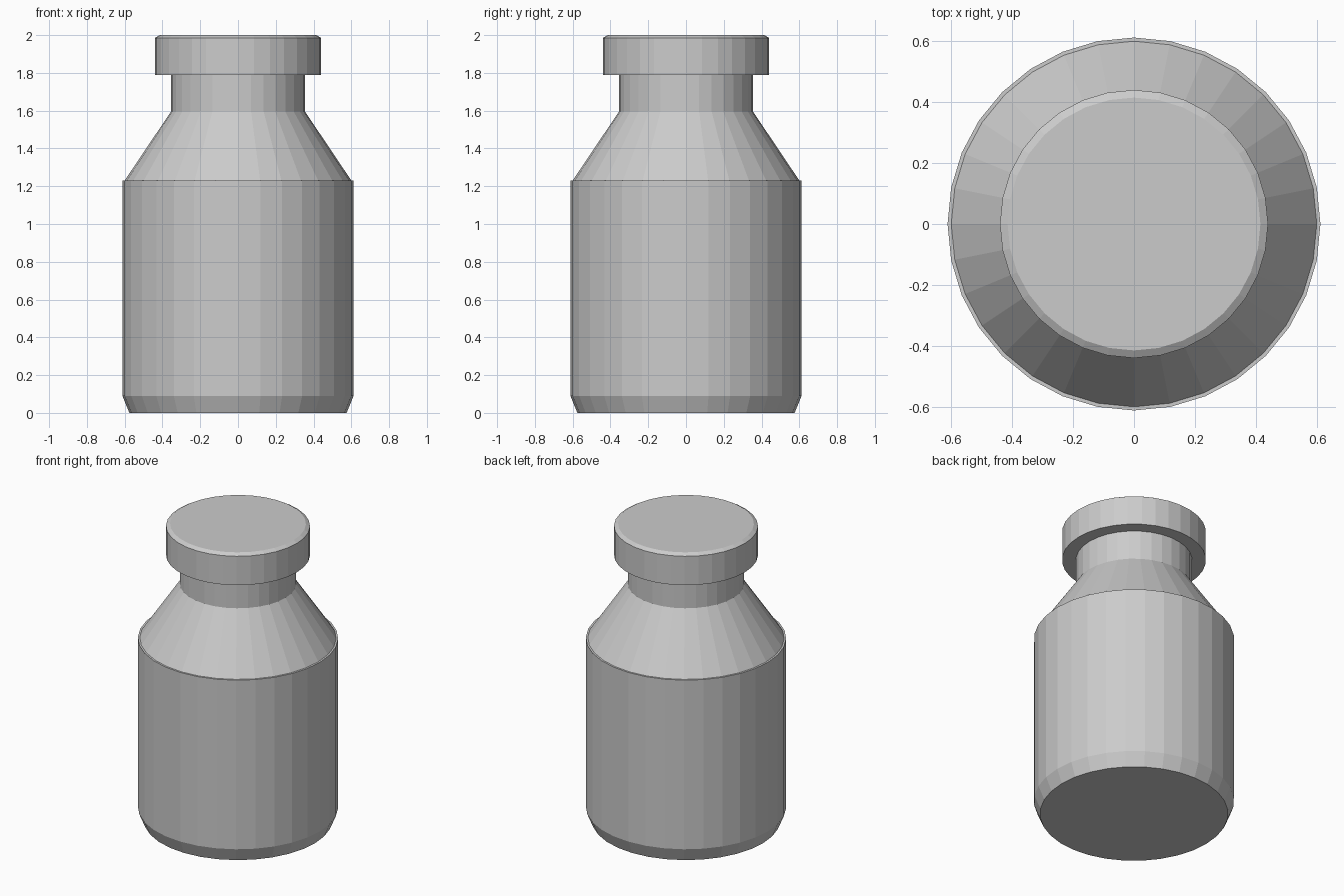
import bpy
import bmesh
from math import cos, sin, tau

SEGMENTS = 32

if "Cube" in bpy.data.objects:
    bpy.data.objects.remove(bpy.data.objects["Cube"], do_unlink=True)

grey = bpy.data.materials.new("light_grey")
grey.use_nodes = True
colour = (0.6, 0.6, 0.6, 1)
grey.diffuse_color = colour
grey.node_tree.nodes["Principled BSDF"].inputs["Base Color"].default_value = colour


def turned_part(name, profile):
    """Faceted solid turned around z from (radius, height) points, closed at both ends."""
    bm = bmesh.new()
    rings = [[bm.verts.new((r * cos(tau * i / SEGMENTS), r * sin(tau * i / SEGMENTS), z))
              for i in range(SEGMENTS)] for r, z in profile]
    for low, high in zip(rings, rings[1:]):
        for i in range(SEGMENTS):
            j = (i + 1) % SEGMENTS
            bm.faces.new((low[i], low[j], high[j], high[i]))
    bm.faces.new(rings[0][::-1])
    bm.faces.new(rings[-1])
    mesh = bpy.data.meshes.new(name)
    bm.to_mesh(mesh)
    bm.free()
    mesh.materials.append(grey)
    obj = bpy.data.objects.new(name, mesh)
    bpy.context.collection.objects.link(obj)
    return obj


# Bottle: chamfered base, straight wall, small ledge, sloping shoulder, neck
turned_part("bottle", [(0.575, 0), (0.612, 0.09), (0.612, 1.23), (0.6, 1.23),
                       (0.355, 1.595), (0.355, 1.79)])

# Cap: wide disc with a bevelled top rim
turned_part("cap", [(0.44, 1.79), (0.44, 1.985), (0.415, 2)])
